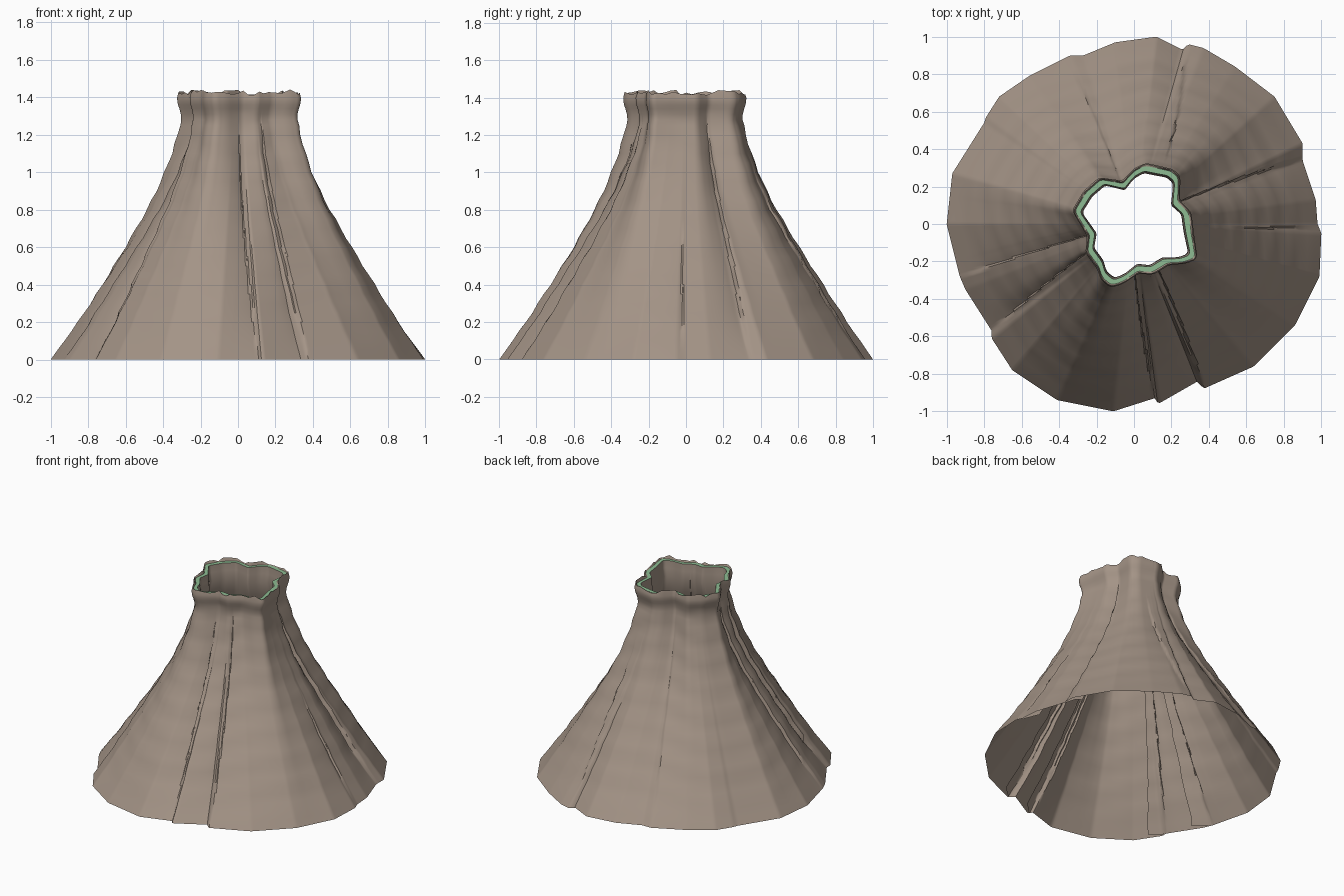
import bpy, math, random

if "Cube" in bpy.data.objects:
    bpy.data.objects.remove(bpy.data.objects["Cube"])
random.seed(4)

def material(name, col):
    m = bpy.data.materials.new(name)
    m.diffuse_color = (*col, 1)
    m.use_nodes = True
    m.node_tree.nodes["Principled BSDF"].inputs["Base Color"].default_value = m.diffuse_color
    return m

CLAY = material("warm taupe cloth", (0.37, 0.295, 0.24))
GREEN = material("pale green rim", (0.27, 0.50, 0.29))

# Plan outlines of the hem and of the star-shaped neck
HEM = [(1, -.05), (.98, .0), (.97, .13), (.90, .34), (.90, .43), (.75, .68), (.54, .84),
       (.37, .94), (.29, .96), (.26, .93), (.12, 1), (-.10, .97), (-.27, .90), (-.34, .90),
       (-.56, .79), (-.72, .68), (-.79, .57), (-.80, .54), (-.97, .27), (-1, 0), (-.93, -.28),
       (-.90, -.35), (-.76, -.57), (-.76, -.61), (-.65, -.78), (-.41, -.94), (-.11, -1),
       (.11, -.93), (.13, -.96), (.34, -.84), (.37, -.88), (.64, -.76), (.86, -.54), (.99, -.28)]
NECK = [(.06, .315), (.2, .285), (.24, .25), (.235, .12), (.295, .06), (.31, -.06), (.33, -.18),
        (.27, -.205), (.18, -.21), (.10, -.26), (.02, -.255), (-.06, -.31), (-.12, -.33),
        (-.17, -.29), (-.19, -.23), (-.25, -.15), (-.24, -.06), (-.32, .07), (-.26, .17),
        (-.18, .24), (-.06, .22), (0, .285)]
# Height and mean radius of the flared wall
PROFILE = [(0, 1), (.2, .865), (.4, .74), (.6, .615), (.8, .497), (.9, .445), (1, .40),
           (1.1, .36), (1.2, .328), (1.28, .31), (1.32, .311), (1.36, .326), (1.39, .332), (1.45, .325)]
# Folds: hem angle, top angle, depth, height where they fade
FOLDS = [(-83, -90, .02, 1.25), (-67, -61, .025, 1.3), (-143, -150, .035, 1.3),
         (-163, -167, .025, 1.3), (-1, -3, .018, .75), (21, 27, .03, 1.3),
         (74, 60, .012, 1.1), (112, 107, .008, 1.2)]
N = 480

def ray(poly, t):
    """Distance from the centre to a closed outline in direction t."""
    dx, dy = math.cos(t), math.sin(t)
    best = 0
    for (ax, ay), (bx, by) in zip(poly, poly[1:] + poly[:1]):
        ex, ey = bx - ax, by - ay
        den = dx * ey - dy * ex
        if abs(den) < 1e-9:
            continue
        r = (ax * ey - ay * ex) / den
        u = (ax * dy - ay * dx) / den
        if r > 0 and -1e-6 <= u <= 1 + 1e-6:
            best = max(best, r)
    return best

hem = [ray(HEM, 2 * math.pi * i / N) for i in range(N)]
raw = [ray(NECK, 2 * math.pi * i / N) for i in range(N)]
neck = [sum(raw[(i + k) % N] for k in range(-4, 5)) / 9 for i in range(N)]

def mean_radius(z):
    for (z0, r0), (z1, r1) in zip(PROFILE, PROFILE[1:]):
        if z <= z1:
            return r0 + (r1 - r0) * (z - z0) / (z1 - z0)
    return PROFILE[-1][1]

def radius(i, z):
    """Wall radius at direction i: hem blends into neck, with one-sided folds."""
    R = mean_radius(z)
    a = max(0, (R - .32) / .68)
    b = (R - a) / .32
    r = hem[i % N] * a + neck[i % N] * b
    deg = 360 * (i % N) / N
    for lo, hi, d, top in FOLDS:
        gap = (lo + (hi - lo) * z / 1.4 - deg) % 360
        if gap < 25:
            fade = min(1, z / .25) * max(0, min(1, (top - z) / .3))
            r -= d * fade * math.exp(-gap / 6)
    ripple = .004 * math.sin(z * 38 + 2 * math.sin(deg * math.pi / 60)) * min(1, z * 4)
    return r + ripple * (z < 1.3)

def point(i, z, inset=0):
    t = 2 * math.pi * i / N
    r = radius(int(round(i)), z) - inset
    return (r * math.cos(t), r * math.sin(t), z)

def make(name, verts, faces, mat):
    me = bpy.data.meshes.new(name)
    me.from_pydata(verts, [], faces)
    me.materials.append(mat)
    ob = bpy.data.objects.new(name, me)
    bpy.context.collection.objects.link(ob)
    bpy.ops.object.select_all(action='DESELECT')
    ob.select_set(True)
    bpy.context.view_layer.objects.active = ob
    bpy.ops.object.shade_smooth_by_angle(angle=math.radians(40))
    return ob

def loft(name, rows, mat, closed=True):
    n = len(rows[0])
    verts = [v for row in rows for v in row]
    faces = [(j * n + i, j * n + (i + 1) % n, (j + 1) * n + (i + 1) % n, (j + 1) * n + i)
             for j in range(len(rows) - 1) for i in range(n if closed else n - 1)]
    return make(name, verts, faces, mat)

# Flared cloth wall with a ragged top edge
zs = [.05 * k for k in range(26)] + [1.28, 1.31, 1.34, 1.36, 1.38, 1.40]
rows = [[point(i, z) for i in range(N)] for z in zs]
jag = [random.uniform(1.412, 1.442) for _ in range(60)]
def ragged(i):
    k, f = divmod(i / 8, 1)
    return jag[int(k) % 60] * (1 - f) + jag[int(k + 1) % 60] * f
rows.append([point(i, ragged(i), .004) for i in range(N)])
rows.append([point(i, 1.413, .014) for i in range(N)])
loft("cloth_wall", rows, CLAY)

# Green cut rim on top of the wall
loft("neck_rim", [[point(i, 1.414, .013) for i in range(N)],
                  [point(i, 1.414, .042) for i in range(N)]], GREEN)

# Inner lining of the neck, meeting the wall lower down
loft("neck_lining", [[point(i, z, d) for i in range(N)] for z, d in
                     [(1.414, .042), (1.36, .042), (1.3, .035), (1.2, .025), (1.1, .015), (1.0, .004)]], CLAY)

# Underlapping cloth flaps hanging inside the deeper folds
for n, (lo, hi, depth, top) in enumerate(FOLDS[:6]):
    flap = []
    for k in range(24):
        z = min(top, 1.1) * k / 23
        c = (lo + (hi - lo) * z / 1.4) * N / 360
        s = 1 - .6 * z / 1.1
        flap.append([point(round(c) + j, z, (.006 + .004 * j) * s) for j in range(0, 11)])
    loft("inner_flap_%d" % (n + 1), flap, CLAY, closed=False)
